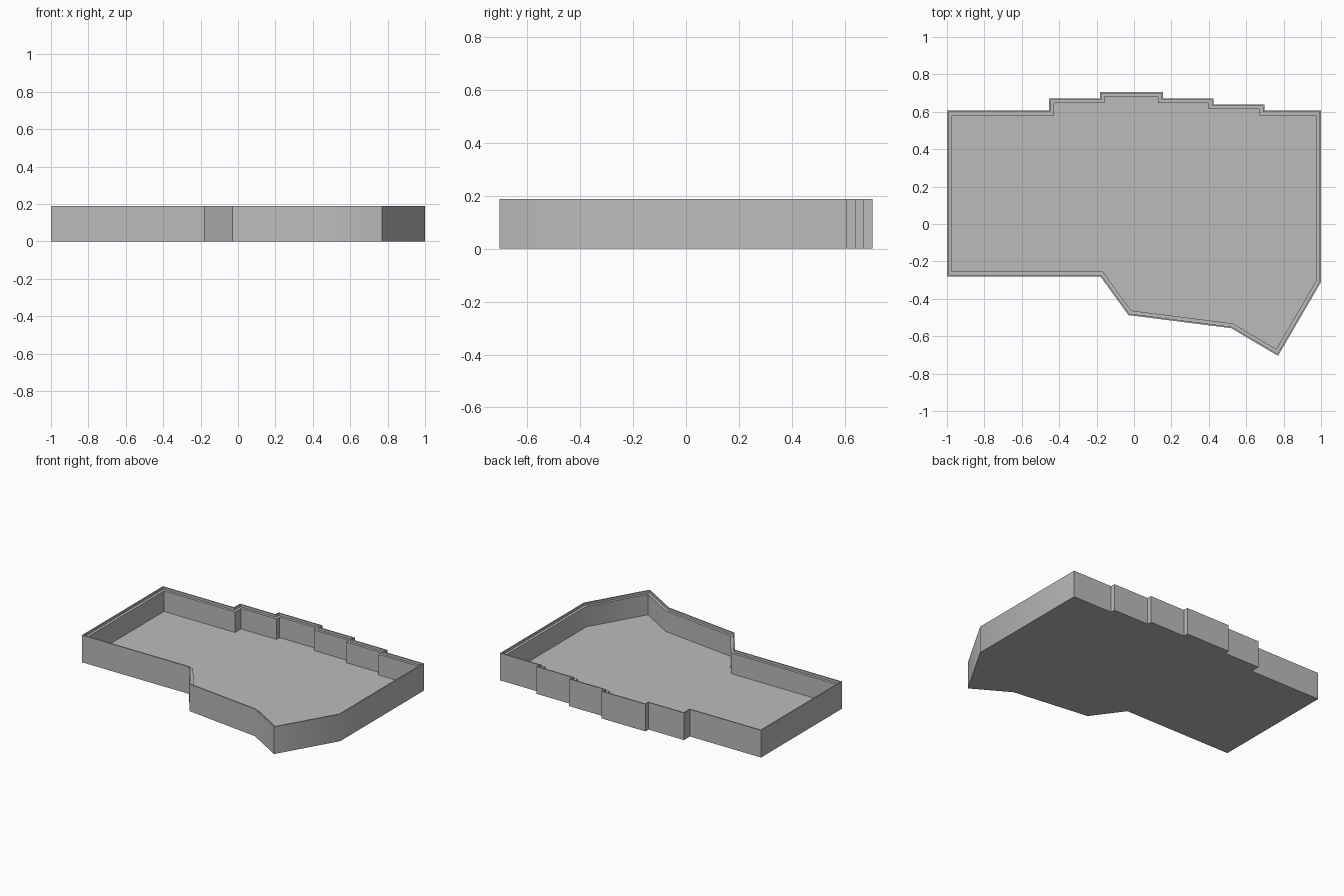
import bpy, bmesh, math
from mathutils import Vector

cube = bpy.data.objects.get("Cube")
if cube:
    bpy.data.objects.remove(cube, do_unlink=True)

HEIGHT, FLOOR, LEDGE = 0.188, 0.03, 0.172
LIP, WALL = 0.008, 0.026

# Plan outline, clockwise from the back right corner
outline = [Vector(p) for p in (
    (-1, .607), (-.455, .607), (-.455, .672), (-.183, .672), (-.183, .705),
    (.155, .705), (.155, .672), (.425, .672), (.425, .64), (.697, .64),
    (.697, .607), (1, .607), (1, -.31), (.77, -.705), (.52, -.557),
    (-.03, -.487), (-.18, -.28), (-1, -.28))]


def inset(points, distance):
    """Move every side inward by the distance, with mitred corners."""
    result = []
    for i, p in enumerate(points):
        a = (p - points[i - 1]).normalized()
        b = (points[(i + 1) % len(points)] - p).normalized()
        na, nb = Vector((a.y, -a.x)), Vector((b.y, -b.x))
        result.append(p + (na + nb) * distance / (1 + na.dot(nb)))
    return result


grey = bpy.data.materials.new("Grey")
grey.use_nodes = True
colour = (0.5, 0.5, 0.5, 1)
grey.diffuse_color = colour
grey.node_tree.nodes["Principled BSDF"].inputs["Base Color"].default_value = colour

# Tray cross-section: outer wall, thin lip, ledge, inner wall, floor
section = [(0, 0), (0, HEIGHT), (LIP, HEIGHT), (LIP, LEDGE), (WALL, LEDGE), (WALL, FLOOR)]
bm = bmesh.new()
rings = [[bm.verts.new((p.x, p.y, z)) for p in inset(outline, d)] for d, z in section]
for low, high in zip(rings, rings[1:]):
    for i in range(len(low)):
        bm.faces.new((low[i - 1], low[i], high[i], high[i - 1]))
bm.faces.new(rings[0])
bm.faces.new(rings[-1])
bmesh.ops.recalc_face_normals(bm, faces=bm.faces)

mesh = bpy.data.meshes.new("tray")
bm.to_mesh(mesh)
bm.free()
mesh.materials.append(grey)
tray = bpy.data.objects.new("tray", mesh)
bpy.context.collection.objects.link(tray)

# Soften only the shallow corners of the wall
bpy.ops.object.select_all(action='DESELECT')
tray.select_set(True)
bpy.context.view_layer.objects.active = tray
bpy.ops.object.shade_smooth_by_angle(angle=math.radians(35))
